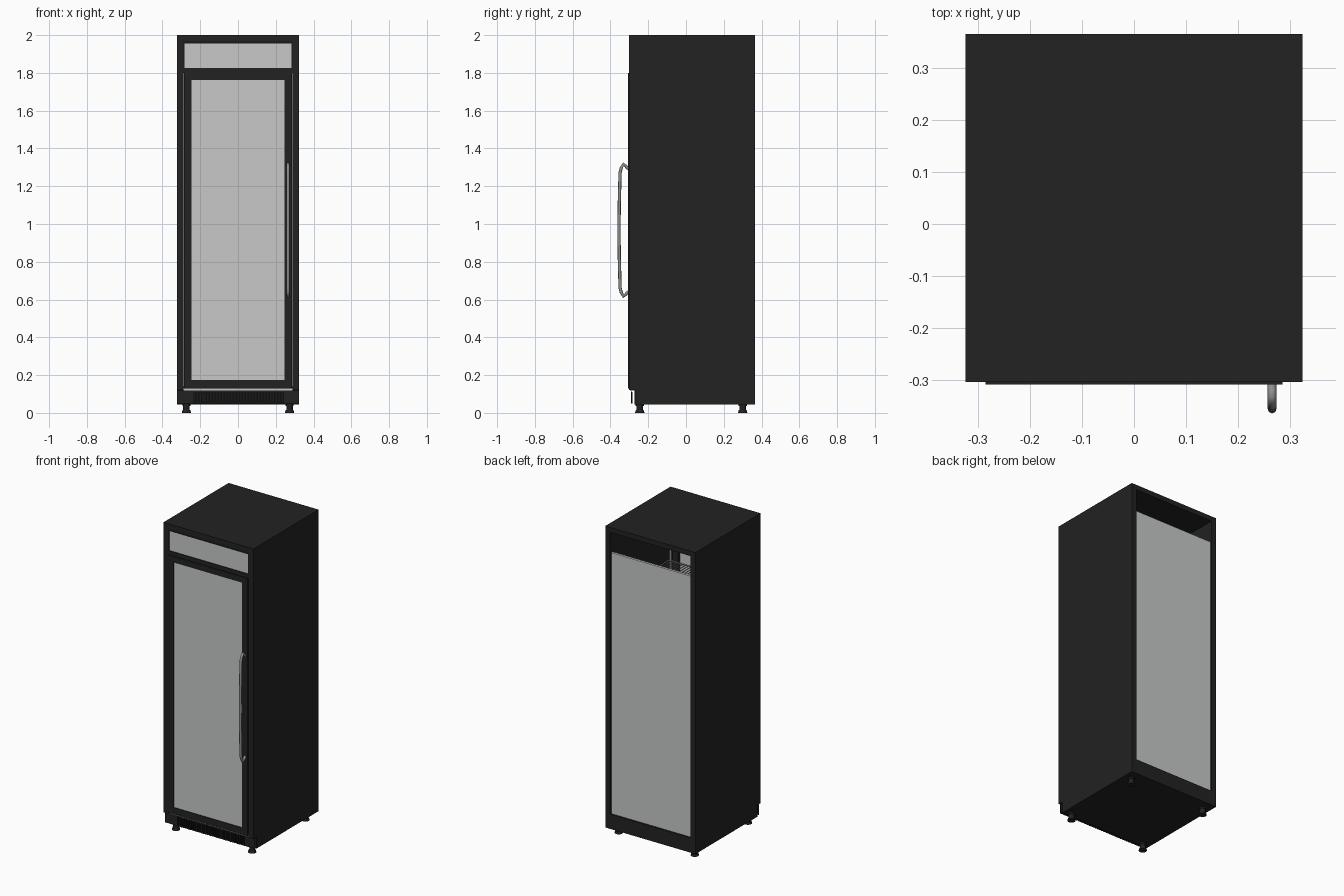
import bpy, bmesh, math
from mathutils import Matrix, Vector

if "Cube" in bpy.data.objects:
    bpy.data.objects.remove(bpy.data.objects["Cube"])


def material(name, r, g, b):
    m = bpy.data.materials.new(name)
    m.diffuse_color = (r, g, b, 1)
    m.use_nodes = True
    m.node_tree.nodes["Principled BSDF"].inputs["Base Color"].default_value = m.diffuse_color
    return m


BLACK = material("black_enamel", 0.016, 0.016, 0.016)
DARK = material("dark_trim", 0.010, 0.010, 0.010)
PALE = material("pale_panel", 0.57, 0.58, 0.575)
STEEL = material("brushed_steel", 0.27, 0.28, 0.28)
WIRE = material("wire_grey", 0.42, 0.42, 0.42)


def finish(name, bm, mat):
    bmesh.ops.recalc_face_normals(bm, faces=bm.faces)
    mesh = bpy.data.meshes.new(name)
    bm.to_mesh(mesh)
    bm.free()
    mesh.materials.append(mat)
    ob = bpy.data.objects.new(name, mesh)
    bpy.context.collection.objects.link(ob)
    return ob


def add_box(bm, x0, x1, y0, y1, z0, z1):
    size = Matrix.Diagonal((x1 - x0, y1 - y0, z1 - z0, 1))
    centre = Matrix.Translation(((x0 + x1) / 2, (y0 + y1) / 2, (z0 + z1) / 2))
    bmesh.ops.create_cube(bm, size=1, matrix=centre @ size)


def boxes(name, mat, *dims):
    bm = bmesh.new()
    for d in dims:
        add_box(bm, *d)
    return finish(name, bm, mat)


def frame(name, mat, x, z0, z1, side, bottom, top, y0, y1):
    """Rectangular frame facing the front."""
    return boxes(name, mat,
                 (-x, -x + side, y0, y1, z0, z1), (x - side, x, y0, y1, z0, z1),
                 (-x + side, x - side, y0, y1, z0, z0 + bottom),
                 (-x + side, x - side, y0, y1, z1 - top, z1))


W, FRONT, BACK = 0.323, -0.303, 0.365
INNER = 0.288

# Side walls, notched at the toe kick
outline = [(FRONT, 0.12), (-0.267, 0.12), (-0.267, 0.045),
           (BACK, 0.045), (BACK, 2.0), (FRONT, 2.0)]
for label, xa, xb in (("left", -W, -INNER), ("right", INNER, W)):
    bm = bmesh.new()
    face = bm.faces.new([bm.verts.new((xa, y, z)) for y, z in outline])
    ext = bmesh.ops.extrude_face_region(bm, geom=[face])
    bmesh.ops.translate(bm, vec=(xb - xa, 0, 0),
                        verts=[v for v in ext["geom"] if isinstance(v, bmesh.types.BMVert)])
    finish(label + "_wall", bm, BLACK)

# Cabinet top, floor and front rails
boxes("cabinet_top", BLACK, (-INNER, INNER, FRONT, BACK, 1.968, 2.0))
boxes("cabinet_floor", BLACK, (-INNER, INNER, -0.267, BACK, 0.045, 0.14))
boxes("middle_rail", BLACK, (-INNER, INNER, FRONT, -0.26, 1.80, 1.825))
boxes("pale_sill", PALE, (-INNER, INNER, -0.296, -0.267, 0.119, 0.132))

# Rear panel, open above
boxes("back_panel", PALE, (-INNER, INNER, 0.338, 0.354, 0.14, 1.832))

# Header sign panel in its trim
frame("header_trim", DARK, INNER, 1.822, 1.968, 0.005, 0.005, 0.013, FRONT, -0.27)
boxes("header_panel", PALE, (-0.283, 0.283, -0.299, -0.285, 1.827, 1.955))
boxes("header_backing", BLACK, (-0.283, 0.283, -0.285, -0.275, 1.827, 1.955))

# Door frame, gasket line and pane
frame("door_frame", BLACK, 0.285, 0.13, 1.80, 0.039, 0.043, 0.038, -0.308, -0.27)
boxes("door_glass", PALE, (-0.246, 0.246, -0.304, -0.29, 0.173, 1.762))

# Toe kick grille
boxes("grille_backing", DARK, (-W, W, -0.272, -0.262, 0.045, 0.12))
boxes("grille_rails", BLACK, (-W, W, -0.289, -0.285, 0.108, 0.119),
      (-0.285, 0.285, -0.289, -0.285, 0.05, 0.056),
      (-W, -0.24, -0.289, -0.285, 0.05, 0.108),
      (0.24, W, -0.289, -0.285, 0.05, 0.108))
boxes("grille_slats", BLACK,
      *[(-0.24 + i * 0.016, -0.232 + i * 0.016, -0.291, -0.283, 0.05, 0.11) for i in range(31)])

# Feet: stem and flared pad
for fx in (-0.273, 0.273):
    for fy in (-0.245, 0.30):
        bm = bmesh.new()
        for r1, r2, z0, z1 in ((0.025, 0.021, 0, 0.014), (0.017, 0.017, 0.014, 0.036),
                               (0.022, 0.022, 0.036, 0.047)):
            bmesh.ops.create_cone(bm, cap_ends=True, segments=16, radius1=r1, radius2=r2,
                                  depth=z1 - z0,
                                  matrix=Matrix.Translation((fx, fy, (z0 + z1) / 2)))
        foot = finish("foot", bm, BLACK)
        for p in foot.data.polygons:
            p.use_smooth = abs(p.normal.z) < 0.9

# Bowed door handle, swept as a round bar
half = [(-0.305, 0.325), (-0.316, 0.337), (-0.331, 0.350), (-0.343, 0.328),
        (-0.349, 0.305), (-0.353, 0.15)]
path = [(y, 0.967 + d) for y, d in half] + [(-0.355, 0.967)] + \
       [(y, 0.967 - d) for y, d in reversed(half)]
curve = bpy.data.curves.new("door_handle", "CURVE")
curve.dimensions = "3D"
curve.bevel_depth = 0.0085
curve.bevel_resolution = 2
curve.use_fill_caps = True
spline = curve.splines.new("POLY")
spline.points.add(len(path) - 1)
for pt, (y, z) in zip(spline.points, path):
    pt.co = (0.265, y, z, 1)
curve.materials.append(STEEL)
bpy.context.collection.objects.link(bpy.data.objects.new("door_handle", curve))

# Wire shelves
for i, z in enumerate((0.40, 0.69, 0.98, 1.27, 1.56)):
    wires = [(-0.28 + k * 0.02, -0.276 + k * 0.02, -0.24, 0.32, z, z + 0.004) for k in range(29)]
    wires += [(-0.285, 0.285, y, y + 0.006, z - 0.006, z) for y in (-0.24, -0.05, 0.13, 0.314)]
    boxes("wire_shelf", WIRE, *wires)

# Upright shelf supports in the corners
for sx in (-0.28, 0.28):
    boxes("shelf_support", WIRE, *[(sx - 0.006, sx + 0.006, y, y + 0.012, 0.14, 1.66)
                                   for y in (-0.25, 0.32)])
